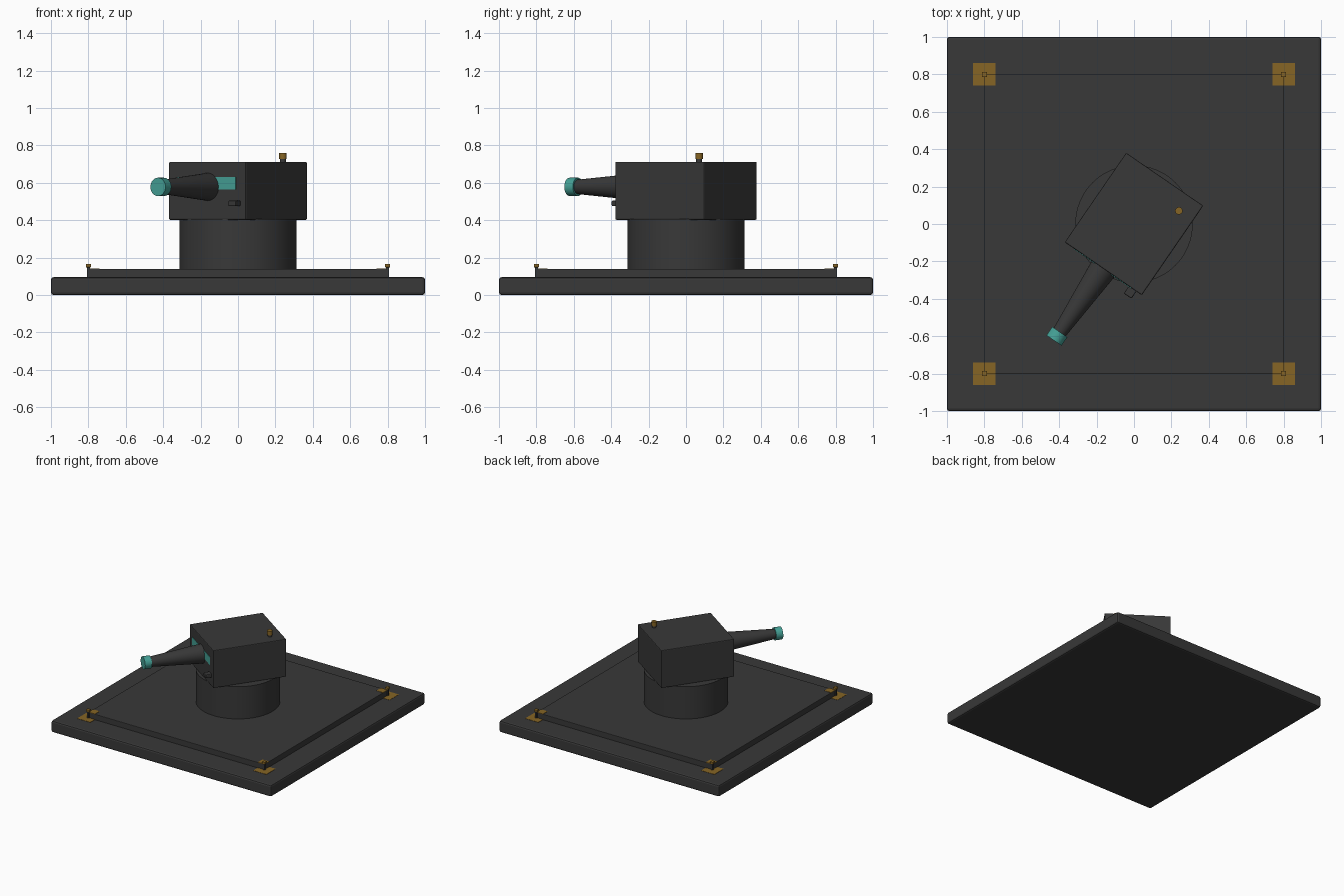
import bpy
from math import radians, pi
from mathutils import Matrix, Vector

cube = bpy.data.objects.get("Cube")
if cube:
    bpy.data.objects.remove(cube, do_unlink=True)


def material(name, rgb):
    m = bpy.data.materials.new(name)
    m.use_nodes = True
    colour = (*rgb, 1)
    m.diffuse_color = colour
    m.node_tree.nodes["Principled BSDF"].inputs["Base Color"].default_value = colour
    return m


DARK = material("charcoal", (0.04, 0.04, 0.04))
OCHRE = material("ochre", (0.24, 0.13, 0.018))
TEAL = material("teal", (0.06, 0.36, 0.31))

# The turret parts are laid out facing -y, then turned together
TURN = Matrix.Rotation(radians(-34.5), 4, "Z")


def finish(obj, name, mat, turned):
    obj.name = name
    obj.data.materials.append(mat)
    if turned:
        obj.matrix_world = TURN @ Matrix.Translation(obj.location) @ obj.rotation_euler.to_matrix().to_4x4()
    return obj


def box(name, lo, hi, mat, bevel=0, turned=False):
    lo, hi = Vector(lo), Vector(hi)
    bpy.ops.mesh.primitive_cube_add(size=1, location=(lo + hi) / 2)
    obj = bpy.context.object
    obj.data.transform(Matrix.Diagonal((*(hi - lo), 1)))
    if bevel:
        mod = obj.modifiers.new("soft edges", "BEVEL")
        mod.width = bevel
        mod.segments = 2
    return finish(obj, name, mat, turned)


def cone(name, centre, r1, r2, depth, mat, forward=False, turned=False, sides=32):
    bpy.ops.mesh.primitive_cone_add(vertices=sides, radius1=r1, radius2=r2, depth=depth,
                                    location=centre, rotation=(pi / 2 if forward else 0, 0, 0))
    bpy.ops.object.shade_smooth_by_angle(angle=radians(35))
    obj = bpy.context.object
    bpy.context.view_layer.update()
    return finish(obj, name, mat, turned)


# Stepped base and round pedestal
box("base_plate", (-1, -1, 0), (1, 1, 0.095), DARK, 0.013)
box("upper_plate", (-0.8, -0.8, 0.09), (0.8, 0.8, 0.14), DARK, 0.004)
cone("pedestal", (0, 0, 0.27), 0.314, 0.314, 0.27, DARK, sides=64)

# Corner pads on both levels, with a small capped peg
for side_x, x in (("left", 0.8), ("right", -0.8)):
    for side_y, y in (("front", -0.8), ("back", 0.8)):
        tag = side_y + "_" + side_x
        box("lower_pad_" + tag, (x - 0.06, y - 0.06, 0.092), (x + 0.06, y + 0.06, 0.097), OCHRE)
        xs = sorted((x, x * 0.925))
        ys = sorted((y, y * 0.925))
        box("upper_pad_" + tag, (xs[0], ys[0], 0.138), (xs[1], ys[1], 0.142), OCHRE)
        box("peg_stem_" + tag, (x - 0.008, y - 0.008, 0.09), (x + 0.008, y + 0.008, 0.15), DARK)
        box("peg_cap_" + tag, (x - 0.014, y - 0.014, 0.148), (x + 0.014, y + 0.014, 0.165), OCHRE, 0.002)

# Turret head with glowing slot and sensor
box("turret_head", (-0.25, -0.29, 0.402), (0.25, 0.29, 0.712), DARK, 0.006, True)
box("front_slot", (-0.19, -0.293, 0.565), (0.185, -0.287, 0.63), TEAL, 0, True)
box("sensor", (0.165, -0.337, 0.475), (0.215, -0.28, 0.505), DARK, 0.006, True)

# Barrel tapering towards its muzzle
cone("barrel", (0, -0.485, 0.578), 0.077, 0.038, 0.45, DARK, True, True)
cone("muzzle", (0, -0.728, 0.578), 0.049, 0.049, 0.055, TEAL, True, True)

# Beacon on the roof
cone("beacon_stem", (0.158, 0.194, 0.717), 0.016, 0.016, 0.03, DARK, False, True, 16)
cone("beacon", (0.158, 0.194, 0.743), 0.02, 0.02, 0.034, OCHRE, False, True, 16)
